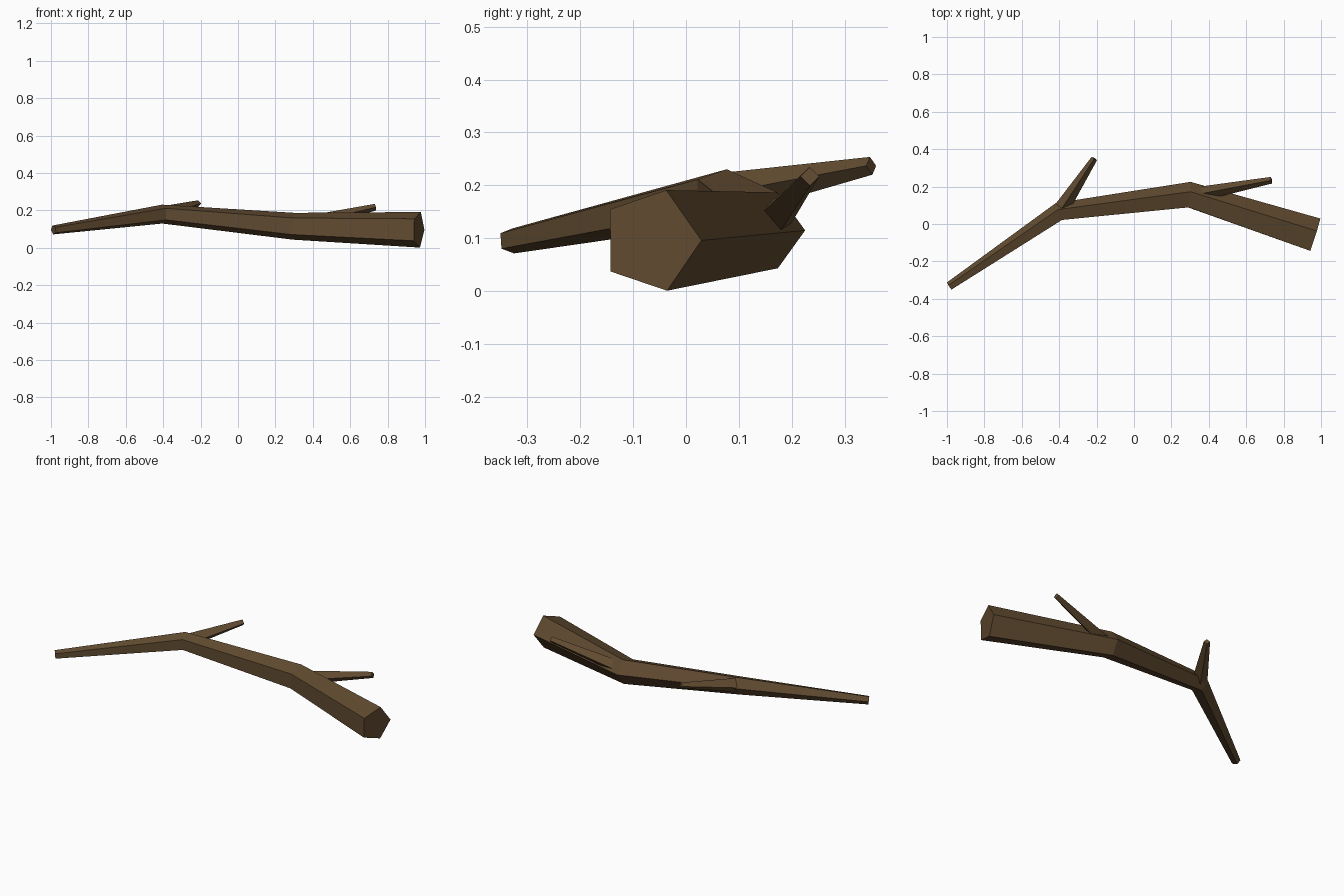
import bpy, bmesh, math
from mathutils import Vector

if "Cube" in bpy.data.objects:
    bpy.data.objects.remove(bpy.data.objects["Cube"])

bark = bpy.data.materials.new("dark brown bark")
bark.diffuse_color = (0.12, 0.07, 0.03, 1)
bark.use_nodes = True
bark.node_tree.nodes["Principled BSDF"].inputs["Base Color"].default_value = bark.diffuse_color


def limb(name, path, sides):
    """Tapered low-poly limb through (x, y, z, radius) points, mitred at bends."""
    bm = bmesh.new()
    pts = [Vector(p[:3]) for p in path]
    rings = []
    for i, c in enumerate(pts):
        t = Vector((0, 0, 0))
        if i > 0:
            t += (c - pts[i - 1]).normalized()
        if i < len(pts) - 1:
            t += (pts[i + 1] - c).normalized()
        t.normalize()
        side = Vector((0, 0, 1)).cross(t).normalized()
        up = t.cross(side)
        ring = []
        for k in range(sides):
            a = 2 * math.pi * k / sides
            ring.append(bm.verts.new(c + path[i][3] * (side * math.cos(a) + up * math.sin(a))))
        rings.append(ring)
    for r0, r1 in zip(rings, rings[1:]):
        for k in range(sides):
            n = (k + 1) % sides
            bm.faces.new((r0[k], r0[n], r1[n], r1[k]))
    bm.faces.new(rings[0])
    bm.faces.new(rings[-1])
    bmesh.ops.recalc_face_normals(bm, faces=bm.faces)
    mesh = bpy.data.meshes.new(name)
    bm.to_mesh(mesh)
    bm.free()
    mesh.materials.append(bark)
    ob = bpy.data.objects.new(name, mesh)
    bpy.context.collection.objects.link(ob)
    return ob


# Main crooked stick, thin end to thick end (five-sided)
limb("main_branch", [(-0.986, -0.333, 0.095, 0.025),
                     (-0.40, 0.062, 0.18, 0.053),
                     (0.295, 0.15, 0.115, 0.0755),
                     (0.966, -0.066, 0.096, 0.1)], 5)

# Two side twigs growing from the bends (four-sided)
limb("rear_twig", [(-0.40, 0.062, 0.18, 0.043), (-0.212, 0.35, 0.237, 0.017)], 4)
limb("side_twig", [(0.295, 0.15, 0.115, 0.042), (0.735, 0.234, 0.217, 0.018)], 4)
